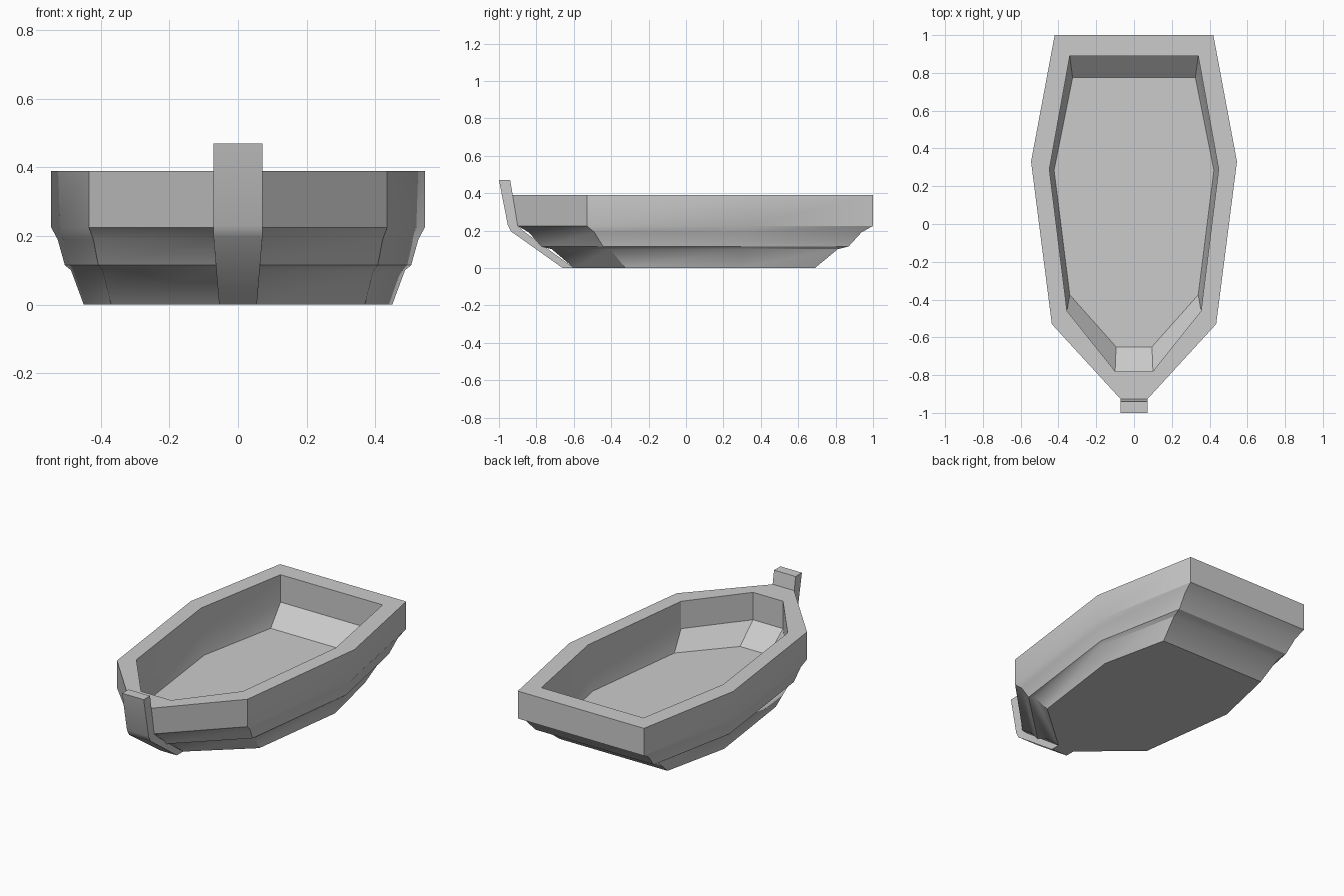
import bpy, bmesh, math

if "Cube" in bpy.data.objects:
    bpy.data.objects.remove(bpy.data.objects["Cube"])


def ring(bm, half, z):
    # closed symmetric loop from right-hand points, bow to stern
    pts = [(x, y) for x, y in half] + [(-x, y) for x, y in reversed(half)]
    return [bm.verts.new((x, y, z)) for x, y in pts]


def bridge(bm, a, b):
    n = len(a)
    for i in range(n):
        j = (i + 1) % n
        bm.faces.new((a[i], a[j], b[j], b[i]))


def finish(bm, name):
    bmesh.ops.recalc_face_normals(bm, faces=bm.faces[:])
    me = bpy.data.meshes.new(name)
    bm.to_mesh(me)
    bm.free()
    ob = bpy.data.objects.new(name, me)
    bpy.context.collection.objects.link(ob)
    bpy.ops.object.select_all(action='DESELECT')
    ob.select_set(True)
    bpy.context.view_layer.objects.active = ob
    bpy.ops.object.shade_smooth_by_angle(angle=math.radians(30))
    return ob


def lerp(a, b, t):
    return [(p[0] + (q[0] - p[0]) * t, p[1] + (q[1] - p[1]) * t) for p, q in zip(a, b)]


# hull: outlines go from the keel up, over the rim and down to the floor
rim = [(0.07, -0.928), (0.435, -0.53), (0.545, 0.33), (0.42, 1.0)]
knuckle = [(0.07, -0.90)] + rim[1:]
keel = [(0.055, -0.60), (0.37, -0.325), (0.45, 0.28), (0.36, 0.69)]
inner = [(0.10, -0.78), (0.355, -0.46), (0.448, 0.29), (0.34, 0.89)]
floor = [(0.095, -0.65), (0.34, -0.375), (0.423, 0.285), (0.325, 0.775)]

bm = bmesh.new()
# plank steps between keel and knuckle: (blend, height)
steps = [(1, 0), (0.61, 0.10), (0.42, 0.115), (0.2, 0.19), (0, 0.225)]
rings = [ring(bm, lerp(knuckle, keel, t), z) for t, z in steps]
rings += [ring(bm, rim, 0.39), ring(bm, inner, 0.39),
          ring(bm, inner, 0.225), ring(bm, floor, 0.115)]
for a, b in zip(rings, rings[1:]):
    bridge(bm, a, b)
bm.faces.new(rings[0])
bm.faces.new(rings[-1])
finish(bm, "hull")

# stem post: sections as (half width, outer y, outer z, inner y, inner z)
sections = [(0.055, -0.66, 0, -0.60, 0),
            (0.071, -0.935, 0.195, -0.86, 0.19),
            (0.072, -0.953, 0.23, -0.90, 0.225),
            (0.072, -1.0, 0.47, -0.94, 0.47)]
bm = bmesh.new()
loops = [[bm.verts.new(c) for c in ((-w, yo, zo), (w, yo, zo), (w, yi, zi), (-w, yi, zi))]
         for w, yo, zo, yi, zi in sections]
for a, b in zip(loops, loops[1:]):
    bridge(bm, a, b)
bm.faces.new(loops[0])
bm.faces.new(loops[-1])
finish(bm, "stem_post")
